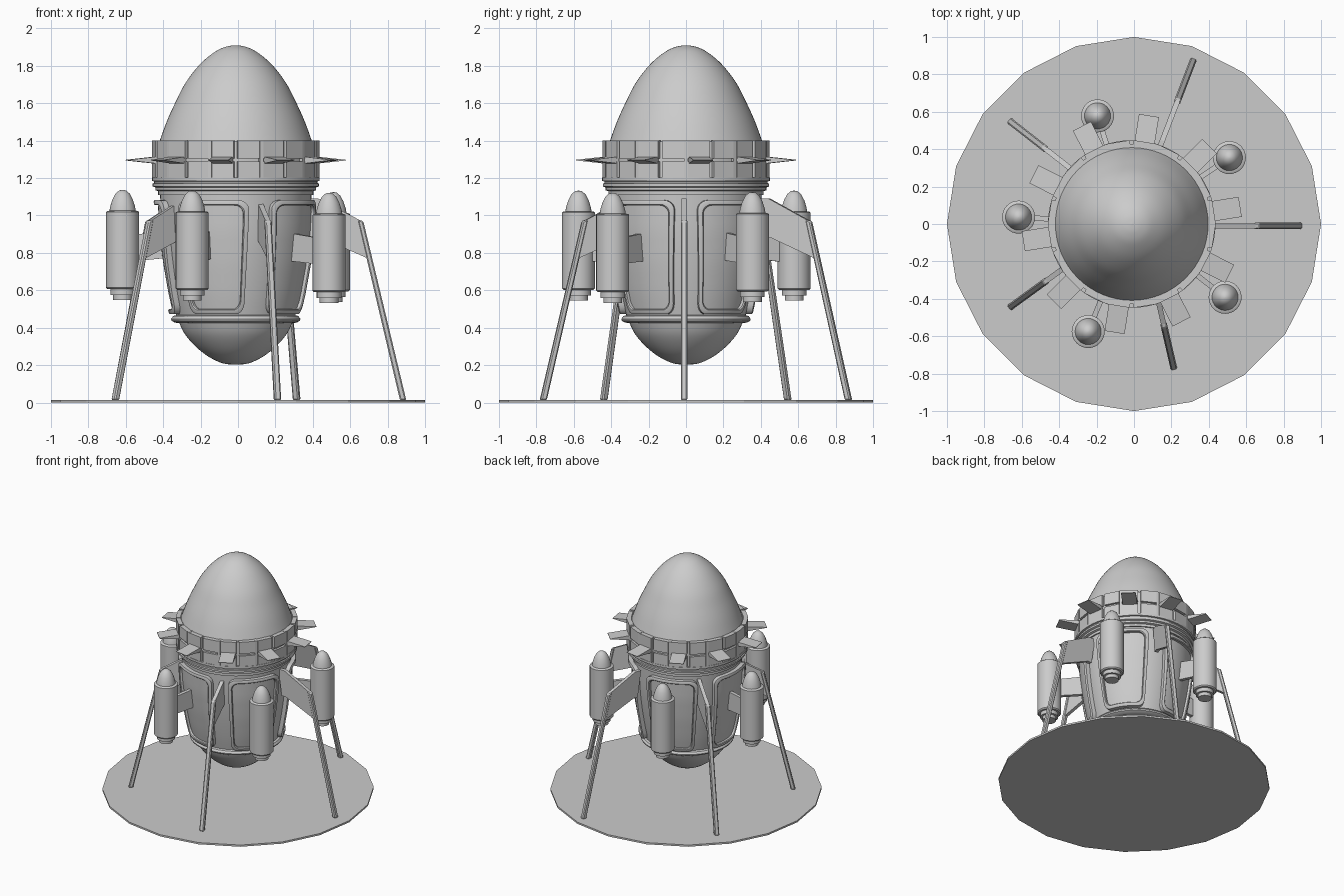
import bpy, math
from math import sin, cos, pi, radians
from mathutils import Vector, Matrix

if "Cube" in bpy.data.objects:
    bpy.data.objects.remove(bpy.data.objects["Cube"])

CX = -0.012  # hull axis sits slightly left of the base centre


def make(name, verts, faces, smooth=None):
    me = bpy.data.meshes.new(name)
    me.from_pydata(verts, [], faces)
    ob = bpy.data.objects.new(name, me)
    bpy.context.collection.objects.link(ob)
    bpy.ops.object.select_all(action='DESELECT')
    ob.select_set(True)
    bpy.context.view_layer.objects.active = ob
    bpy.ops.object.mode_set(mode='EDIT')
    bpy.ops.mesh.select_all(action='SELECT')
    bpy.ops.mesh.normals_make_consistent(inside=False)
    bpy.ops.object.mode_set(mode='OBJECT')
    if smooth:
        bpy.ops.object.shade_smooth_by_angle(angle=radians(smooth))
    return ob


def lathe(name, prof, n, x=CX, y=0.0, z=0.0, smooth=35):
    """Revolve (radius, height) points, closing both ends with caps."""
    verts = [(x + r * cos(2 * pi * k / n), y + r * sin(2 * pi * k / n), z + h)
             for r, h in prof for k in range(n)]
    faces = [(i * n + k, i * n + (k + 1) % n, (i + 1) * n + (k + 1) % n, (i + 1) * n + k)
             for i in range(len(prof) - 1) for k in range(n)]
    faces += [tuple(range(n))[::-1], tuple(range(len(verts) - n, len(verts)))]
    return make(name, verts, faces, smooth)


def plate(name, origin, angle, pts, thick):
    """Extrude an outline in the radial/vertical plane to a flat plate."""
    m = Matrix.Translation(origin) @ Matrix.Rotation(angle, 4, 'Z')
    n = len(pts)
    verts = [m @ Vector((r, s * thick / 2, h)) for s in (-1, 1) for r, h in pts]
    faces = [tuple(range(n)), tuple(range(n, 2 * n))[::-1]]
    faces += [(i, (i + 1) % n, n + (i + 1) % n, n + i) for i in range(n)]
    return make(name, verts, faces)


def smooth_profile(pts, steps=5):
    """Catmull-Rom refinement of a coarse profile."""
    out = []
    for i in range(len(pts) - 1):
        p = [Vector(pts[max(0, min(len(pts) - 1, i + j))]) for j in (-1, 0, 1, 2)]
        for k in range(steps):
            t = k / steps
            v = 0.5 * (2 * p[1] + (p[2] - p[0]) * t + (2 * p[0] - 5 * p[1] + 4 * p[2] - p[3]) * t * t
                       + (3 * p[1] - p[0] - 3 * p[2] + p[3]) * t ** 3)
            out.append((max(v.x, 0.002), v.y))
    return out + [pts[-1]]


# Ground pad
lathe("ground_pad", [(1, 0), (1, 0.014)], 20, x=0, smooth=None)

# Egg-shaped nose, hull and lower bowl
lathe("nose_dome", [(0.418, 1.34)] + smooth_profile(
    [(0.41, 1.39), (0.37, 1.5), (0.325, 1.6), (0.268, 1.71), (0.19, 1.81), (0.11, 1.876), (0.05, 1.903), (0.002, 1.91)]), 64)
hull = [(0.315, 0.45), (0.345, 0.58), (0.375, 0.75), (0.395, 0.92), (0.405, 1.12)]
lathe("hull", smooth_profile(hull), 64)
lathe("lower_bowl", smooth_profile(
    [(0.002, 0.202), (0.07, 0.21), (0.145, 0.245), (0.215, 0.3), (0.275, 0.37), (0.312, 0.45)]), 64)
lathe("bottom_ring", [(0.3, 0.425), (0.325, 0.427), (0.343, 0.437), (0.346, 0.447), (0.335, 0.462), (0.31, 0.47)], 64)
lathe("collar", [(0.4, 1.11), (0.415, 1.11), (0.415, 1.13), (0.43, 1.135), (0.43, 1.15), (0.445, 1.155),
                 (0.445, 1.17), (0.437, 1.173), (0.437, 1.182), (0.448, 1.185), (0.448, 1.203), (0.4, 1.203)], 64)


def hull_r(z):
    for (r0, z0), (r1, z1) in zip(hull, hull[1:]):
        if z <= z1:
            return r0 + (r1 - r0) * (z - z0) / (z1 - z0)
    return hull[-1][0]


# Rounded frames with raised panels, wrapped round the hull
def rounded_rect(a, h, rad, zc):
    """Loop of (arc length, z) points, with the straight edges subdivided."""
    corner = []
    for q, (sx, sz) in enumerate([(1, 1), (-1, 1), (-1, -1), (1, -1)]):
        for k in range(6):
            t = (q + k / 5) * pi / 2
            corner.append(Vector((sx * (a - rad) + rad * cos(t), zc + sz * (h - rad) + rad * sin(t))))
    loop = []
    for i, p in enumerate(corner):
        q = corner[(i + 1) % len(corner)]
        n = max(1, int((q - p).length / 0.04))
        loop += [p.lerp(q, k / n) for k in range(n)]
    return loop


def wrap(p, off, a0):
    r = hull_r(p[1]) + off
    t = a0 + p[0] / 0.39 * (0.9 + 0.1 * (p[1] - 0.5) / 0.6)
    return (CX + r * cos(t), r * sin(t), p[1])


for i in range(5):
    a0 = radians(36 + 72 * i)
    outer = rounded_rect(0.19, 0.305, 0.055, 0.777)
    n = len(outer)
    mid = Vector((0, 0.777))
    sections = [(0, -0.01), (0, 0.032), (0.008, 0.036), (0.022, 0.036), (0.027, 0.03), (0.027, 0.0)]
    verts = []
    for inset, off in sections:
        for p in outer:
            s = Vector((p.x * (1 - inset / 0.19), mid.y + (p.y - mid.y) * (1 - inset / 0.305)))
            verts.append(wrap(s, off, a0))
    m = len(sections)
    faces = [(j * n + k, j * n + (k + 1) % n, ((j + 1) % m) * n + (k + 1) % n, ((j + 1) % m) * n + k)
             for j in range(m) for k in range(n)]
    make(f"panel_frame_{i+1}", verts, faces, 35)
    # panel surface set just below the frame
    gu, gv = 10, 12
    pv = [wrap((-0.165 + 0.33 * u / gu, 0.5 + 0.554 * v / gv), 0.014, a0) for v in range(gv + 1) for u in range(gu + 1)]
    pf = [(v * (gu + 1) + u, v * (gu + 1) + u + 1, (v + 1) * (gu + 1) + u + 1, (v + 1) * (gu + 1) + u)
          for v in range(gv) for u in range(gu)]
    make(f"panel_{i+1}", pv, pf, 35)

# Block ring: core, two rows of flat blocks, small ribs on alternate gaps
lathe("ring_core", [(0.38, 1.2), (0.428, 1.2), (0.428, 1.395), (0.38, 1.395)], 40)
for i in range(20):
    a = radians(9 + 18 * i)
    for row, (z0, z1) in (("lower", (1.203, 1.288)), ("upper", (1.306, 1.4))):
        plate(f"ring_block_{row}_{i+1}", (CX, 0, 0), a, [(0.41, z0), (0.444, z0), (0.444, z1), (0.41, z1)], 0.118)
for i in range(10):
    a = radians(36 * i)
    plate(f"ring_rib_{i+1}", (CX, 0, 0), a, [(0.41, 1.203), (0.447, 1.203), (0.447, 1.402), (0.41, 1.402)], 0.02)
    # Wedge fins pointing outward
    plate(f"ring_fin_{i+1}", (CX, 0, 0), a + radians(9), [(0.43, 1.277), (0.587, 1.294), (0.587, 1.298), (0.43, 1.315)], 0.108)

# Landing legs: sloping bar and bracket plate
feet = [(0.9, -0.01, 0), (0.32, 0.885, 69), (-0.67, 0.555, 142), (-0.67, -0.45, 216), (0.215, -0.78, 283)]
for i, (x, y, deg) in enumerate(feet):
    a, o = radians(deg), (x, y, 0)
    bar = plate(f"landing_leg_{i+1}", o, a, [(-0.034, 0.012), (0, 0.012), (-0.23, 0.97), (-0.262, 0.98)], 0.036)
    bev = bar.modifiers.new("bevel", 'BEVEL')
    bev.width = 0.007
    bev.segments = 1
    plate(f"leg_bracket_{i+1}", o, a, [(-0.49, 0.88), (-0.455, 0.88), (-0.205, 0.77), (-0.248, 0.975), (-0.47, 1.09), (-0.52, 1.09)], 0.028)

# Booster pods with struts
pods = [(0.51, 0.355, -0.008), (-0.195, 0.578, 0), (-0.617, 0.037, 0.004), (-0.245, -0.575, 0), (0.487, -0.392, -0.012)]
pod_profile = [(0.03, 0.545), (0.05, 0.545), (0.05, 0.572), (0.066, 0.572), (0.066, 0.602), (0.08, 0.602), (0.088, 0.61),
               (0.088, 1.015), (0.082, 1.02), (0.07, 1.022), (0.066, 1.045), (0.055, 1.08), (0.038, 1.113), (0.018, 1.13), (0.002, 1.133)]
for i, (x, y, dz) in enumerate(pods):
    lathe(f"booster_pod_{i+1}", pod_profile, 32, x, y, dz)
    d = math.hypot(x - CX, y)
    plate(f"booster_strut_{i+1}", (CX, 0, dz), math.atan2(y, x - CX),
          [(0.36, 0.77), (d - 0.05, 0.75), (d - 0.05, 0.89), (0.36, 0.92)], 0.028)
